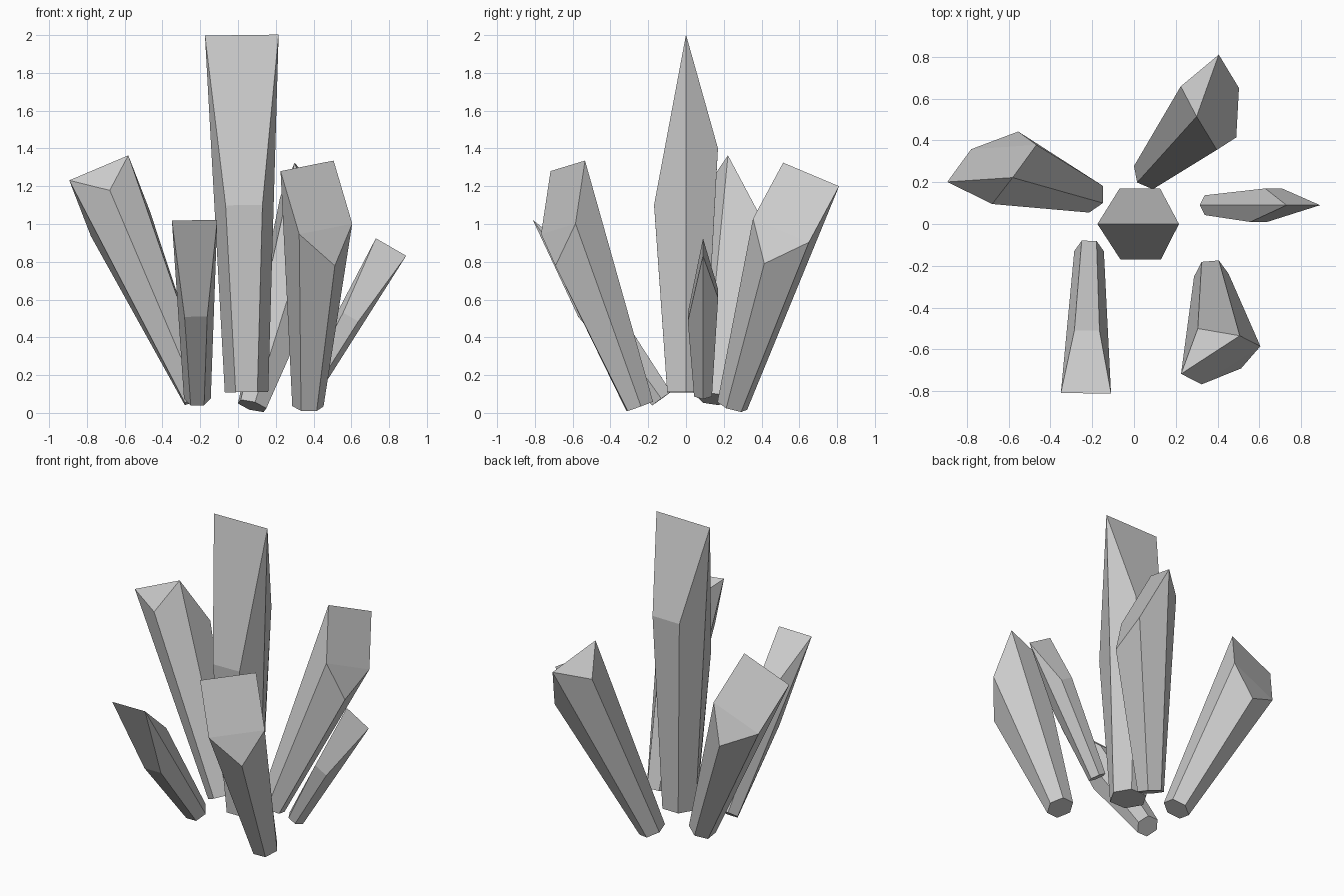
import bpy
import math
from mathutils import Vector

if "Cube" in bpy.data.objects:
    bpy.data.objects.remove(bpy.data.objects["Cube"])

# Two crystal cuts: height along the axis of each of the six top corners, and the cap faces
CHISEL = dict(length=1.89, r0=0.115, r1=0.195,
              heights=[1.89, 1.29, 1.29, 1.89, 0.99, 0.99],
              caps=[(0, 1, 2, 3), (3, 4, 5, 0)])
SLANT = dict(length=1.179, r0=0.083, r1=0.196,
             heights=[1.179, 1.325, 1.033, 0.857, 1.033, 1.325],
             caps=[(1, 2, 4, 5), (2, 3, 4), (5, 0, 1)])


def crystal(name, cut, base, top, side):
    """Flared hexagonal shaft from base to top; side points at corner 0."""
    base, top = Vector(base), Vector(top)
    axis = top - base
    s = axis.length / cut["length"]
    w = axis.normalized()
    u = Vector(side)
    u = (u - w * u.dot(w)).normalized()
    v = w.cross(u)

    def corner(i, r, h):
        a = i * math.pi / 3
        return base + s * (r * (math.cos(a) * u + math.sin(a) * v) + h * w)

    verts = [corner(i, cut["r0"], 0) for i in range(6)]
    verts += [corner(i, cut["r1"], h) for i, h in enumerate(cut["heights"])]
    faces = [tuple(range(5, -1, -1))]
    faces += [(i, (i + 1) % 6, (i + 1) % 6 + 6, i + 6) for i in range(6)]
    faces += [tuple(i + 6 for i in f) for f in cut["caps"]]
    mesh = bpy.data.meshes.new(name)
    mesh.from_pydata(verts, [], faces)
    mesh.update()
    ob = bpy.data.objects.new(name, mesh)
    bpy.context.collection.objects.link(ob)


# Chisel-tipped crystals
crystal("centre_crystal", CHISEL, (0.045, 0, 0.11), (0.02, 0, 2.0), (1, 0, 0))
crystal("front_left_crystal", CHISEL, (-0.215, -0.13, 0.075), (-0.23, -0.81, 1.02), (1, 0, 0))
crystal("right_crystal", CHISEL, (0.362, 0.09, 0.10), (0.81, 0.09, 0.878), (0.16, 0, -0.095))

# Slant-tipped crystals
crystal("back_left_crystal", SLANT, (-0.215, 0.137, 0.075), (-0.68, 0.29, 1.15), (0, -0.19, 0.03))
crystal("front_right_crystal", SLANT, (0.37, -0.245, 0.035), (0.415, -0.651, 1.141), (-0.11, 0.151, 0.06))
crystal("back_right_crystal", SLANT, (0.075, 0.245, 0.037), (0.401, 0.5825, 1.114), (-0.181, 0.0775, 0.03))
